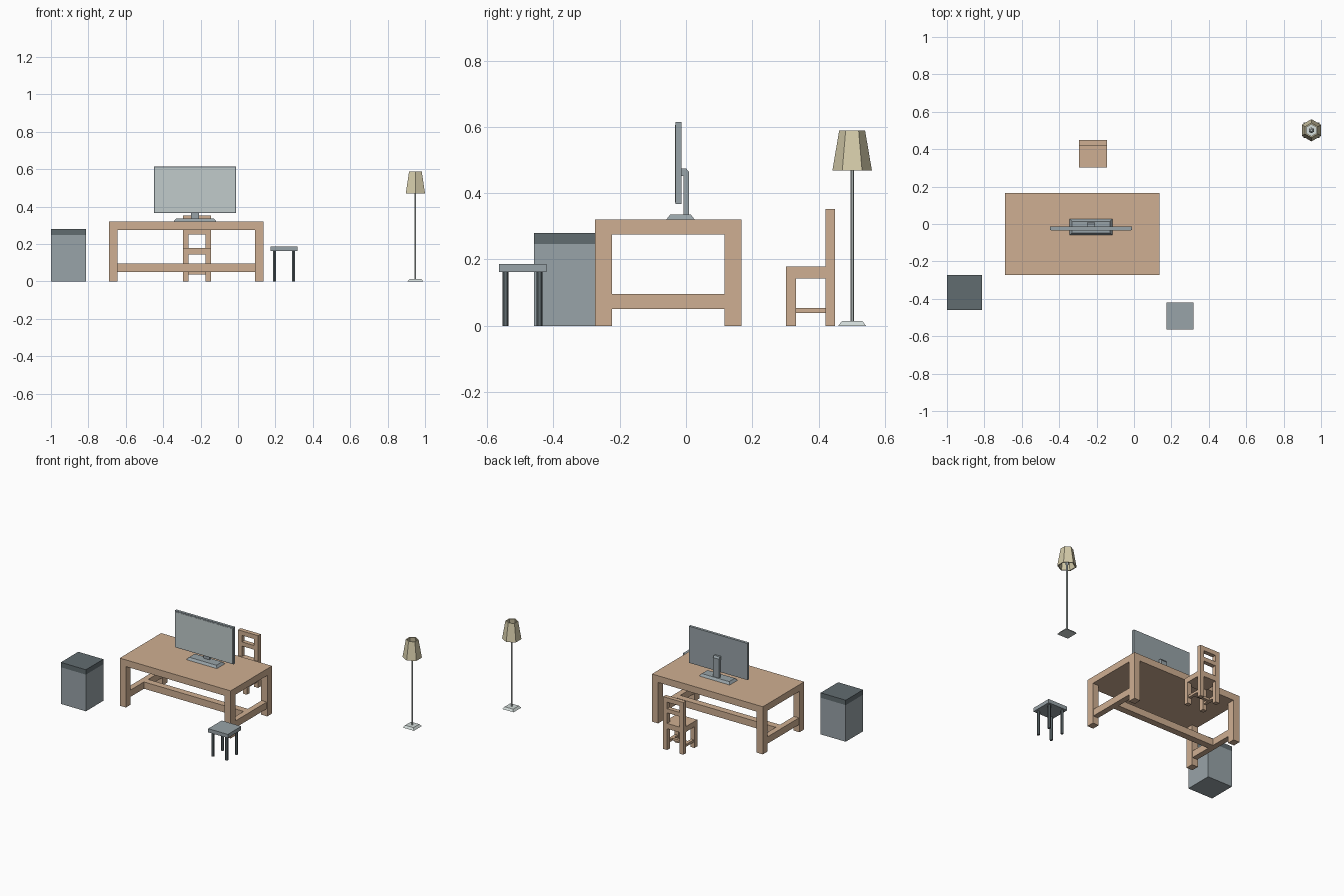
import bpy, bmesh, math

if "Cube" in bpy.data.objects:
    bpy.data.objects.remove(bpy.data.objects["Cube"])


def material(name, r, g, b):
    def lin(c):
        c /= 255
        return c / 12.92 if c <= 0.04045 else ((c + 0.055) / 1.055) ** 2.4
    m = bpy.data.materials.new(name)
    m.diffuse_color = (lin(r), lin(g), lin(b), 1)
    m.use_nodes = True
    m.node_tree.nodes["Principled BSDF"].inputs["Base Color"].default_value = m.diffuse_color
    return m


WOOD = material("wood", 207, 175, 146)
GREY = material("grey metal", 152, 163, 168)
DARK = material("dark metal", 97, 108, 112)
SCREEN = material("screen glass", 193, 203, 203)
PALE = material("pale metal", 210, 219, 217)
FABRIC = material("lamp fabric", 213, 204, 170)


def finish(name, bm, mat):
    bmesh.ops.recalc_face_normals(bm, faces=bm.faces)
    mesh = bpy.data.meshes.new(name)
    bm.to_mesh(mesh)
    bm.free()
    mesh.materials.append(mat)
    ob = bpy.data.objects.new(name, mesh)
    bpy.context.collection.objects.link(ob)
    return ob


def box(name, x, y, z, mat, taper=0.0):
    """Box from (min, max) ranges; taper pulls the top edges inwards."""
    bm = bmesh.new()
    bmesh.ops.create_cube(bm, size=1)
    for v in bm.verts:
        t = taper if v.co.z > 0 else 0
        v.co = (x[1] - t if v.co.x > 0 else x[0] + t,
                y[1] - t if v.co.y > 0 else y[0] + t,
                z[1] if v.co.z > 0 else z[0])
    return finish(name, bm, mat)


def lathe(name, cx, cy, profile, mat, sides=6, closed=False):
    """Faceted turned shape with a corner on the y axis; profile = (radius, z)."""
    bm = bmesh.new()
    rings = []
    for r, z in profile:
        rings.append([bm.verts.new((cx + r * math.sin(2 * math.pi * i / sides),
                                    cy + r * math.cos(2 * math.pi * i / sides), z))
                      for i in range(sides)])
    pairs = list(zip(rings, rings[1:]))
    if closed:
        pairs.append((rings[-1], rings[0]))
    else:
        bm.faces.new(rings[0])
        bm.faces.new(rings[-1])
    for a, b in pairs:
        for i in range(sides):
            j = (i + 1) % sides
            bm.faces.new((a[i], a[j], b[j], b[i]))
    return finish(name, bm, mat)


# Desk: top, four legs and an H-shaped stretcher
X0, X1, Y0, Y1 = -0.69, 0.137, -0.274, 0.167
LX, LY = 0.046, 0.051
box("desk_top", (X0, X1), (Y0, Y1), (0.276, 0.321), WOOD)
for side, x in (("left", X0), ("right", X1 - LX)):
    for end, y in (("front", Y0), ("back", Y1 - LY)):
        box(f"desk_{end}_{side}_leg", (x, x + LX), (y, y + LY), (0, 0.276), WOOD)
    box(f"desk_{side}_rail", (x + 0.004, x + LX - 0.004), (Y0 + LY, Y1 - LY), (0.05, 0.096), WOOD)
box("desk_long_rail", (X0 + LX - 0.004, X1 - LX + 0.004), (-0.076, -0.031), (0.05, 0.096), WOOD)

# Monitor: panel, screen plate, foot and bent neck
box("monitor_panel", (-0.449, -0.011), (-0.032, -0.014), (0.367, 0.614), GREY)
box("monitor_screen", (-0.444, -0.016), (-0.0335, -0.032), (0.372, 0.606), SCREEN)
box("monitor_foot", (-0.344, -0.116), (-0.059, 0.026), (0.321, 0.336), GREY, 0.012)
neck = [(-0.008, 0.336), (0.009, 0.336), (0.009, 0.464), (0, 0.475),
        (-0.014, 0.475), (-0.014, 0.452), (-0.008, 0.452)]
bm = bmesh.new()
face = bm.faces.new([bm.verts.new((-0.252, y, z)) for y, z in neck])
ext = bmesh.ops.extrude_face_region(bm, geom=[face])
for v in ext["geom"]:
    if isinstance(v, bmesh.types.BMVert):
        v.co.x += 0.044
bmesh.ops.delete(bm, geom=[f for f in bm.faces if not f.is_valid], context='FACES')
# make sure the starting cap exists exactly once
if not any(all(abs(v.co.x + 0.252) < 1e-6 for v in f.verts) for f in bm.faces):
    bmesh.ops.holes_fill(bm, edges=bm.edges)
finish("monitor_neck", bm, GREY)

# Cabinet with a dark lid
box("cabinet_body", (-1, -0.813), (-0.459, -0.273), (0, 0.247), GREY)
box("cabinet_lid", (-1, -0.813), (-0.459, -0.273), (0.247, 0.28), DARK)

# Stool
box("stool_seat", (0.173, 0.319), (-0.564, -0.421), (0.162, 0.187), GREY)
for side, x in (("left", 0.195), ("right", 0.297)):
    for end, y in (("front", -0.544), ("back", -0.442)):
        lathe(f"stool_{end}_{side}_leg", x, y, [(0.0095, 0), (0.0095, 0.162)], DARK)

# Chair: tall back posts, short front legs, seat, slats and stretchers
CX0, CX1, CW = -0.295, -0.145, 0.03
box("chair_seat", (CX0, CX1), (0.301, 0.45), (0.143, 0.179), WOOD)
for side, x in (("left", CX0), ("right", CX1 - CW)):
    box(f"chair_front_{side}_leg", (x, x + CW), (0.301, 0.331), (0, 0.143), WOOD)
    box(f"chair_back_{side}_leg", (x, x + CW), (0.421, 0.45), (0, 0.143), WOOD)
    box(f"chair_{side}_post", (x, x + CW), (0.421, 0.45), (0.179, 0.352), WOOD)
    box(f"chair_{side}_rail", (x + 0.005, x + CW - 0.005), (0.331, 0.421), (0.038, 0.054), WOOD)
box("chair_cross_rail", (CX0 + CW - 0.005, CX1 - CW + 0.005), (0.366, 0.386), (0.038, 0.054), WOOD)
for name, z0, z1 in (("chair_lower_slat", 0.25, 0.278), ("chair_top_slat", 0.322, 0.352)):
    box(name, (CX0 + CW, CX1 - CW), (0.421, 0.45), (z0, z1), WOOD)

# Floor lamp: square foot, pole, bulb holder and hollow six-sided shade
PX, PY = 0.9485, 0.501
box("lamp_foot", (PX - 0.042, PX + 0.042), (PY - 0.042, PY + 0.042), (0, 0.014), PALE, 0.011)
lathe("lamp_pole", PX, PY, [(0.005, 0.014), (0.005, 0.48)], PALE)
lathe("lamp_bulb", PX, PY, [(0.006, 0.475), (0.016, 0.495), (0.016, 0.52), (0.006, 0.535)], PALE)
lathe("lamp_shade", PX, PY, [(0.0595, 0.469), (0.039, 0.589), (0.031, 0.589), (0.0515, 0.469)],
      FABRIC, closed=True)
